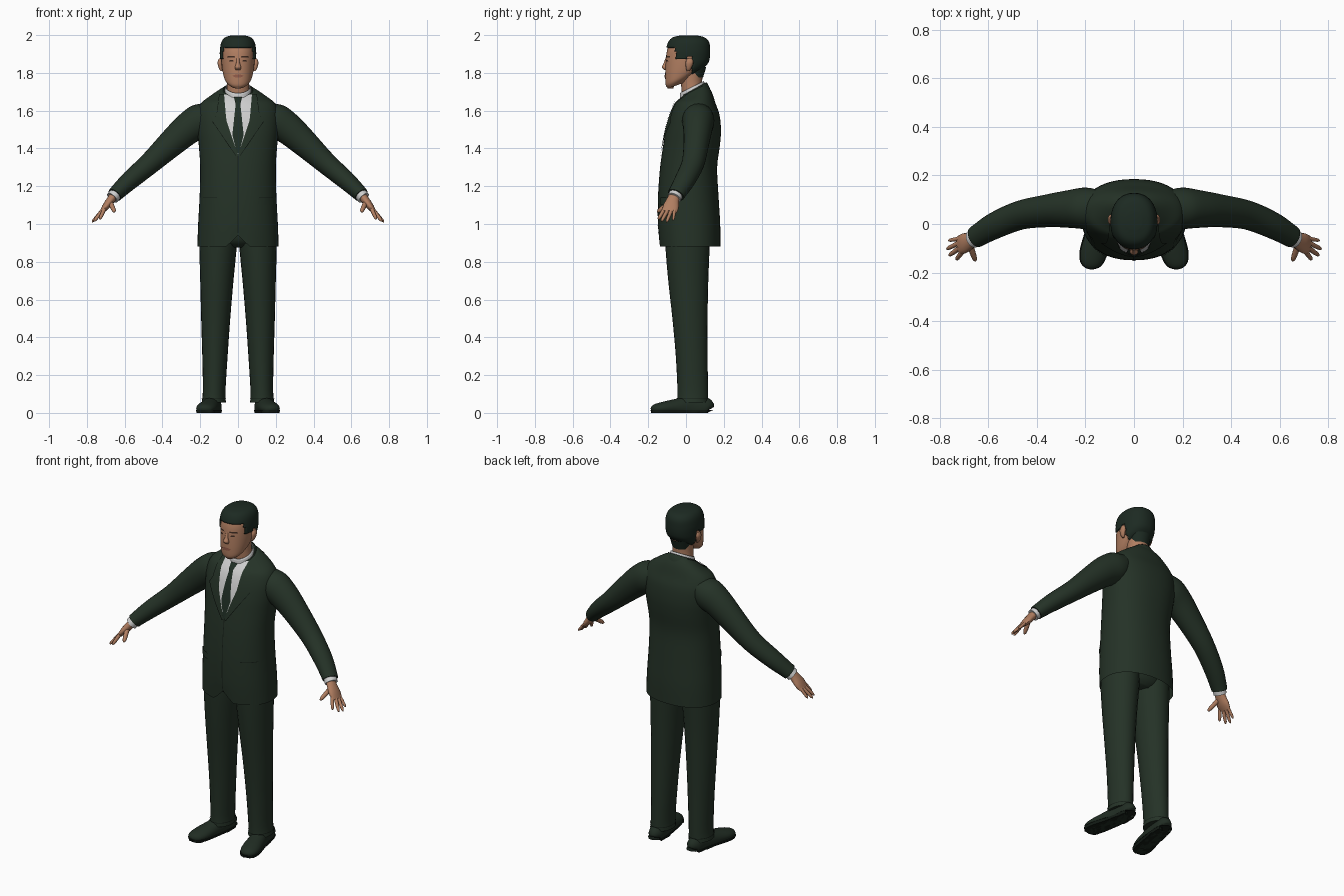
import bpy, bmesh
from math import cos, sin, pi, copysign, radians
from mathutils import Vector
from mathutils.bvhtree import BVHTree

if "Cube" in bpy.data.objects:
    bpy.data.objects.remove(bpy.data.objects["Cube"])


def material(name, r, g, b):
    m = bpy.data.materials.new(name)
    m.use_nodes = True
    m.diffuse_color = (r, g, b, 1)
    bsdf = m.node_tree.nodes["Principled BSDF"]
    bsdf.inputs["Base Color"].default_value = (r, g, b, 1)
    bsdf.inputs["Roughness"].default_value = 0.8
    return m


SUIT = material("dark green cloth", .018, .032, .02)
TIE = material("tie green", .014, .027, .018)
SEAM = material("seam black green", .007, .012, .008)
SHOE = material("shoe leather", .015, .026, .017)
HAIR = material("hair", .012, .023, .016)
SKIN = material("skin", .44, .21, .12)
LIP = material("lips", .3, .11, .07)
EYE = material("eyes and brows", .05, .025, .016)
SHIRT = material("shirt white", .62, .62, .62)


def finish(name, bm, mat, mirror=False, thick=0):
    mesh = bpy.data.meshes.new(name)
    bm.to_mesh(mesh)
    tree = BVHTree.FromBMesh(bm)
    bm.free()
    mesh.materials.append(mat)
    ob = bpy.data.objects.new(name, mesh)
    bpy.context.collection.objects.link(ob)
    if mirror:
        ob.modifiers.new("mirror", 'MIRROR').use_mirror_merge = False
    if thick:
        ob.modifiers.new("thickness", 'SOLIDIFY').thickness = thick
    bpy.ops.object.select_all(action='DESELECT')
    ob.select_set(True)
    bpy.context.view_layer.objects.active = ob
    bpy.ops.object.shade_smooth_by_angle(angle=radians(50))
    return tree


def spline(keys, steps):
    """Smooth interpolation through tuples of any length."""
    out, last = [], len(keys) - 1
    for i in range(last):
        quad = [keys[max(0, min(last, i + d))] for d in (-1, 0, 1, 2)]
        for s in range(steps):
            t = s / steps
            out.append([b + t / 2 * (c - a + t * (2*a - 5*b + 4*c - d + t * (3*b - a - 3*c + d)))
                        for a, b, c, d in zip(*quad)])
    return out + [list(keys[-1])]


def loft(name, keys, mat, n=24, steps=4, side=(0, 1, 0), flat=False, power=2.0,
         caps=True, keep=None, warp=None, mirror=False, thick=0):
    """Skin rings of (x, y, z, radius, side radius, tilt)."""
    rings = spline([tuple(k) + (0,) * (6 - len(k)) for k in keys], steps)
    bm, loops = bmesh.new(), []
    for i, (x, y, z, a, b, tilt) in enumerate(rings):
        before, after = rings[max(i - 1, 0)], rings[min(i + 1, len(rings) - 1)]
        t = Vector((0, 0, 1)) if flat else (Vector(after[:3]) - Vector(before[:3])).normalized()
        v = Vector(side)
        v = (v - t * v.dot(t)).normalized()
        u = t.cross(v)
        loop = []
        for k in range(n):
            c, s = (copysign(abs(f) ** (2 / power), f)
                    for f in (cos(2 * pi * k / n), sin(2 * pi * k / n)))
            p = Vector((x, y, z)) + u * a * c + v * b * s
            p.z += tilt * b * s
            loop.append(bm.verts.new(warp(p) if warp else p))
        loops.append(loop)
    for low, high in zip(loops, loops[1:]):
        for k in range(n):
            j = (k + 1) % n
            bm.faces.new((low[k], low[j], high[j], high[k]))
    if caps:
        bm.faces.new(loops[-1])
        if caps != "top":
            bm.faces.new(loops[0])
    bmesh.ops.recalc_face_normals(bm, faces=bm.faces[:])
    if keep:
        gone = [f for f in bm.faces if not keep(f.calc_center_median())]
        bmesh.ops.delete(bm, geom=gone, context='FACES')
    return finish(name, bm, mat, mirror, thick)


def column(rows, grow=0):
    """Centred upright rings from (z, x radius, y centre, y radius, tilt)."""
    return [(0, cy, z, rx + grow, ry + grow, *tilt) for z, rx, cy, ry, *tilt in rows]


def panel(name, tree, rows, mat, lift, mirror=False, cols=6):
    """Thin plate laid on a front surface, from rows of (z, x start, x end)."""
    bm, grid = bmesh.new(), []
    fine = [[p + (q - p) * s / 5 for p, q in zip(a, b)]
            for a, b in zip(rows, rows[1:]) for s in range(5)] + [rows[-1]]
    for z, x0, x1 in fine:
        line = []
        for k in range(cols + 1):
            start = Vector((x0 + (x1 - x0) * k / cols, -.4, z))
            hit = tree.ray_cast(start, Vector((0, 1, 0)))[0] or tree.find_nearest(start)[0]
            line.append(bm.verts.new(hit + Vector((0, -1, .4)) * lift))
        grid.append(line)
    for a, b in zip(grid, grid[1:]):
        for k in range(cols):
            f = bm.faces.new((a[k], a[k + 1], b[k + 1], b[k]))
            f.normal_update()
            if f.normal.y > 0:
                f.normal_flip()
    finish(name, bm, mat, mirror)


# Jacket body with cutaway front hem
def hem(p):
    if p.z < 1 and p.y < 0 and abs(p.x) < .06:
        p.z += .06 * (1 - abs(p.x) / .06) * (1 - p.z) / .12
    return p


jacket = loft("jacket_body", column([
    (.88, .215, .02, .162), (1, .211, .016, .165), (1.15, .203, .012, .16),
    (1.3, .2, .014, .151), (1.42, .208, .03, .15), (1.5, .216, .04, .145),
    (1.58, .216, .047, .13), (1.64, .195, .05, .106), (1.68, .14, .05, .085, .25),
    (1.71, .085, .045, .062, .5)]), SUIT, n=48, flat=True, power=2.25, caps="top", warp=hem)

# Shirt front, tie, lapels, pockets and front edge
panel("shirt_front", jacket, [(1.685, -.08, .08), (1.5, -.055, .055), (1.37, -.004, .004)], SHIRT, .003)
panel("tie_blade", jacket, [(1.635, -.012, .012), (1.47, -.03, .03), (1.37, -.005, .005)], TIE, .006)
panel("tie_knot", jacket, [(1.668, -.022, .022), (1.63, -.012, .012)], TIE, .009)
panel("lapel", jacket, [(1.685, .074, .1), (1.57, .064, .115), (1.54, .06, .135),
                        (1.36, 0, .012)], SUIT, .007, mirror=True)
panel("lapel_edge", jacket, [(1.54, .133, .137), (1.36, .01, .014)], SEAM, .0075, mirror=True, cols=1)
panel("pocket_flap", jacket, [(1.135, .11, .185), (1.1, .105, .185)], SUIT, .006, mirror=True)
panel("pocket_seam", jacket, [(1.138, .11, .185), (1.134, .11, .185)], SEAM, .007, mirror=True)
panel("front_edge", jacket, [(1.36, -.002, .002), (.95, -.002, .002)], SEAM, .003, cols=1)

# Collars
loft("shirt_collar", column([(1.68, .076, .036, .07, .55), (1.725, .066, .032, .063, .5)]),
     SHIRT, flat=True, caps=False, thick=.004)
loft("jacket_collar", column([(1.665, .115, .045, .085, .5), (1.69, .09, .042, .078, .55),
                              (1.712, .077, .038, .071, .55)]),
     SUIT, n=32, flat=True, caps=False, keep=lambda c: c.y > -.01, thick=.004)

# Sleeves and shirt cuffs
loft("sleeve", [(.13, .065, 1.59, .06, .07), (.195, .065, 1.55, .09, .085),
                (.265, .062, 1.505, .084, .078), (.35, .055, 1.43, .073, .068),
                (.466, .037, 1.322, .058, .06), (.57, -.005, 1.233, .05, .055),
                (.635, -.042, 1.172, .042, .048), (.652, -.053, 1.154, .04, .046)],
     SUIT, mirror=True)
loft("shirt_cuff", [(.635, -.044, 1.172, .033, .037), (.666, -.063, 1.138, .034, .038)],
     SHIRT, steps=1, mirror=True)

# Hands
loft("palm", [(.65, -.056, 1.16, .022, .028), (.675, -.07, 1.125, .022, .034),
              (.7, -.08, 1.092, .019, .042), (.722, -.087, 1.064, .011, .038)],
     SKIN, n=16, mirror=True)
for name, base, tip, r in [
        ("index_finger", (.708, -.115, 1.078), (.732, -.147, 1.025), .0095),
        ("middle_finger", (.718, -.098, 1.072), (.762, -.13, 1.014), .0095),
        ("ring_finger", (.72, -.078, 1.07), (.772, -.103, 1.01), .009),
        ("little_finger", (.716, -.06, 1.076), (.764, -.068, 1.02), .008),
        ("thumb", (.676, -.085, 1.115), (.653, -.152, 1.063), .012)]:
    a, b = Vector(base), Vector(tip)
    loft(name, [(*a.lerp(b, t), r * w, r * w) for t, w in
                ((0, 1.1), (.45, 1.05), (.85, .85), (1, .3))],
         SKIN, n=10, steps=3, side=(.6, .3, .7), mirror=True)

# Trousers
loft("trouser_seat", column([(.875, .08, .02, .07), (.92, .17, .012, .11), (1.05, .18, .01, .12)]),
     SUIT, flat=True)
loft("trouser_leg", [(.128, .036, .055, .064, .082), (.126, .036, .12, .06, .081),
                     (.122, .03, .3, .067, .084), (.118, .021, .5, .077, .093),
                     (.112, .012, .7, .088, .106), (.106, .008, .88, .099, .117),
                     (.105, .008, .97, .1, .118)], SUIT, flat=True, mirror=True)
loft("trouser_hem_seam", [(.128, .036, .076, .0645, .083), (.128, .036, .08, .0645, .083)],
     SEAM, steps=1, flat=True, caps=False, mirror=True)


# Shoes, turned slightly outwards
def on_ground(p):
    p.z = max(p.z, 0)
    return p


def sole_slab(p):
    p.z = .014 if p.z > .014 else 0
    return p


shoe = [(.125, .124, .02, .02, .02), (.127, .11, .03, .05, .04), (.135, .03, .03, .065, .044),
        (.152, -.05, .03, .045, .05), (.168, -.12, .025, .034, .053),
        (.18, -.165, .02, .025, .04), (.184, -.182, .015, .012, .015)]
loft("shoe", shoe, SHOE, side=(1, 0, 0), warp=on_ground, mirror=True)
loft("shoe_sole", [(x, y, z, a, b + .004) for x, y, z, a, b in shoe], SEAM,
     side=(1, 0, 0), warp=sole_slab, mirror=True)

# Neck and head
loft("neck", column([(1.67, .066, .04, .06), (1.74, .058, .03, .056), (1.82, .06, .03, .06)]),
     SKIN, flat=True)
skull = [(1.735, .042, -.047, .048, .35), (1.765, .068, -.03, .077, .4),
         (1.8, .08, -.012, .098, .25), (1.84, .086, 0, .109, .1), (1.88, .088, .006, .112, 0),
         (1.92, .088, .01, .11, 0), (1.955, .08, .014, .1, 0), (1.98, .06, .014, .076, 0),
         (1.991, .025, .014, .03, 0)]
head = loft("head", column(skull), SKIN, n=36, flat=True, power=2.15)


# Hair cap with sideburns and low nape
def hairy(c):
    line = 1.935 if c.y < -.055 else 1.87 if c.y < 0 else 1.885 if c.y < .035 else 1.79
    return c.z > line


loft("hair", column([(z + (.008 if z > 1.94 else 0), *rest) for z, *rest in skull], .008),
     HAIR, n=64, steps=6, flat=True, power=2.2, keep=hairy, thick=.008)
loft("nape_hair", column([(1.775, .05, .045, .045), (1.83, .065, .045, .062)]),
     HAIR, flat=True, keep=lambda c: c.y > .05)

# Facial features
loft("nose", [(0, -.1, 1.88, .008, .008), (0, -.109, 1.85, .01, .01),
              (0, -.114, 1.83, .017, .014), (0, -.107, 1.816, .013, .008)], SKIN, n=12, flat=True)
loft("ear", [(.086, .012, 1.81, .006, .008), (.092, .014, 1.825, .01, .014),
             (.096, .018, 1.855, .012, .021), (.094, .02, 1.877, .006, .012)],
     SKIN, n=12, flat=True, mirror=True)
loft("chin", column([(1.717, .014, -.082, .014), (1.735, .026, -.085, .021),
                     (1.76, .022, -.09, .016)]), SKIN, n=16, flat=True)
panel("eyebrow", head, [(1.889, .018, .055), (1.881, .016, .058)], EYE, .003, mirror=True)
panel("eye", head, [(1.868, .027, .043), (1.859, .023, .049)], EYE, .002, mirror=True)
panel("mouth", head, [(1.79, -.012, .012), (1.783, -.03, .03), (1.774, -.014, .014)], LIP, .004)
